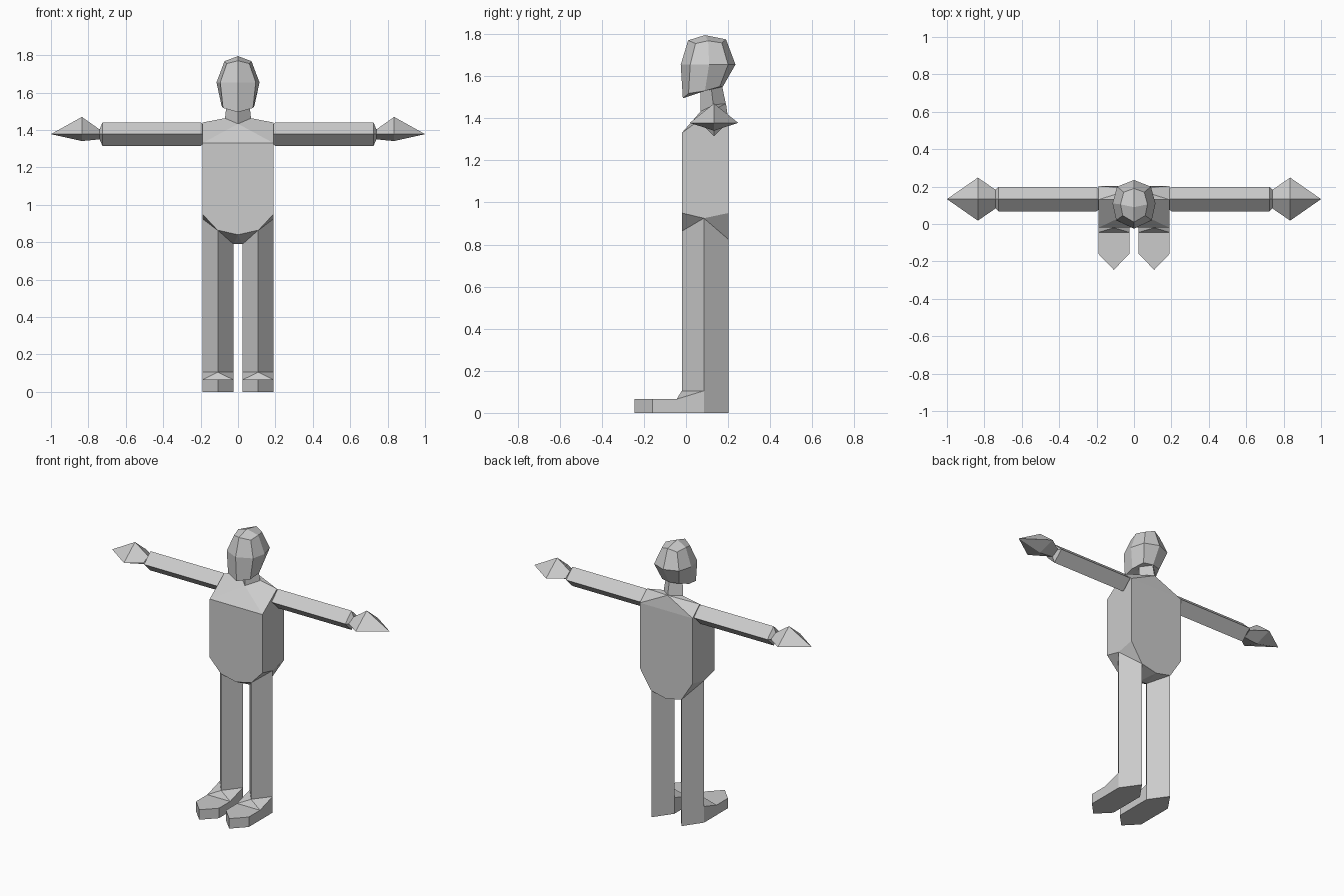
import bpy, bmesh, math

if "Cube" in bpy.data.objects:
    bpy.data.objects.remove(bpy.data.objects["Cube"])


def finish(name, bm, mirror=False):
    bmesh.ops.recalc_face_normals(bm, faces=bm.faces)
    me = bpy.data.meshes.new(name)
    bm.to_mesh(me)
    bm.free()
    ob = bpy.data.objects.new(name, me)
    bpy.context.collection.objects.link(ob)
    if mirror:
        m = ob.modifiers.new("Mirror", 'MIRROR')
        m.use_mirror_merge = False
    return ob


def both(points):
    """Add the x-mirrored twin of every off-centre point."""
    return [p for x, y, z in points
            for p in ([(x, y, z), (-x, y, z)] if x else [(x, y, z)])]


def add_hull(bm, points):
    vs = [bm.verts.new(p) for p in points]
    r = bmesh.ops.convex_hull(bm, input=vs)
    loose = [v for v in vs if not v.link_faces]
    bmesh.ops.delete(bm, geom=loose, context='VERTS')


def flatten(bm):
    bmesh.ops.dissolve_limit(bm, angle_limit=math.radians(1),
                             verts=bm.verts, edges=bm.edges)


def add_loft(bm, rings, start=None, end=None):
    """Skin equal rings; start/end are None (open), 'cap' or a pole point."""
    vr = [[bm.verts.new(p) for p in r] for r in rings]
    n = len(vr[0])
    for a, b in zip(vr, vr[1:]):
        for i in range(n):
            j = (i + 1) % n
            bm.faces.new((a[i], a[j], b[j], b[i]))
    for ring, mode in ((vr[0], start), (vr[-1], end)):
        if mode == 'cap':
            bm.faces.new(ring)
        elif mode and n == 8:                    # quads round a centre point
            pole = bm.verts.new(mode)
            for i in range(0, n, 2):
                bm.faces.new((ring[i - 1], ring[i], ring[(i + 1) % n], pole))
        elif mode:
            pole = bm.verts.new(mode)
            for i in range(n):
                bm.faces.new((ring[i], ring[(i + 1) % n], pole))


# Torso: faceted block with sloping shoulders and hips
bm = bmesh.new()
add_hull(bm, both([
    (.19, -.02, 1.33), (.19, -.02, .95), (.11, -.02, .865), (0, -.02, .84),
    (.19, .203, 1.375), (.19, .203, .95), (.11, .203, .825), (0, .203, .80),
    (.19, .13, 1.44), (.07, .13, 1.463), (0, .07, 1.433), (0, .19, 1.47),
    (.19, .085, .925), (.025, .085, .79)]))
flatten(bm)
finish("torso", bm)

# Neck: diamond column
bm = bmesh.new()
add_loft(bm, [
    [(0, .07, 1.43), (.07, .13, 1.46), (0, .19, 1.465), (-.07, .13, 1.46)],
    [(0, .07, 1.53), (.06, .12, 1.545), (0, .17, 1.56), (-.06, .12, 1.545)]])
finish("neck", bm)


# Head: three eight-sided rings closed with four quads top and bottom
def head_ring(half):
    ring = half + [(-x, y, z) for x, y, z in half[-2:0:-1]]
    return ring[1:] + ring[:1]                   # start on a corner


rings = [head_ring(h) for h in (
    [(0, -.015, 1.495), (.08, .012, 1.518), (.088, .09, 1.53),
     (.06, .16, 1.55), (0, .175, 1.55)],
    [(0, -.025, 1.655), (.095, .02, 1.655), (.115, .11, 1.655),
     (.09, .2, 1.655), (0, .235, 1.655)],
    [(0, .01, 1.77), (.06, .045, 1.755), (.072, .105, 1.768),
     (.055, .17, 1.758), (0, .19, 1.775)])]
bm = bmesh.new()
add_loft(bm, rings, (0, .08, 1.53), (0, .09, 1.795))
finish("head", bm)


# Arms and hands: diamond sections along x
def diamond_x(x, ry, up, down):
    return [(x, .133 - ry, 1.378), (x, .133, 1.378 + up),
            (x, .133 + ry, 1.378), (x, .133, 1.378 - down)]


bm = bmesh.new()
add_loft(bm, [diamond_x(.188, .055, .053, .053), diamond_x(.2, .065, .062, .063),
              diamond_x(.725, .065, .062, .063), diamond_x(.74, .05, .025, .028)])
finish("arms", bm, True)

bm = bmesh.new()
add_loft(bm, [diamond_x(.74, .05, .025, .028), diamond_x(.835, .115, .092, .037)],
         None, (1, .133, 1.378))
finish("hands", bm, True)

# Legs: diamond columns reaching the ground at the heel
foot = [(.108, -.02), (.19, .085), (.108, .203), (.025, .085)]
tops = [.865, .925, .825, .79]
bm = bmesh.new()
add_loft(bm, [[(x, y, 0) for x, y in foot],
              [(x, y, z) for (x, y), z in zip(foot, tops)]], 'cap')
finish("legs", bm, True)

# Feet: flat pointed toe plus a rising ankle wedge
bm = bmesh.new()
sides = (.025, .19)
add_hull(bm, [(.108, -.245, z) for z in (0, .065)] +
         [(x, y, z) for x in sides for y in (-.16, -.045) for z in (0, .065)])
add_hull(bm, [(.108, -.02, .105)] +
         [(x, y, z) for x in sides
          for y, z in ((-.045, 0), (-.045, .065), (.085, 0), (.085, .105))])
inner = [f for f in bm.faces if all(abs(v.co.y + .045) < 1e-4 for v in f.verts)]
bmesh.ops.delete(bm, geom=inner, context='FACES')
bmesh.ops.remove_doubles(bm, verts=bm.verts, dist=1e-4)
flatten(bm)
finish("feet", bm, True)
